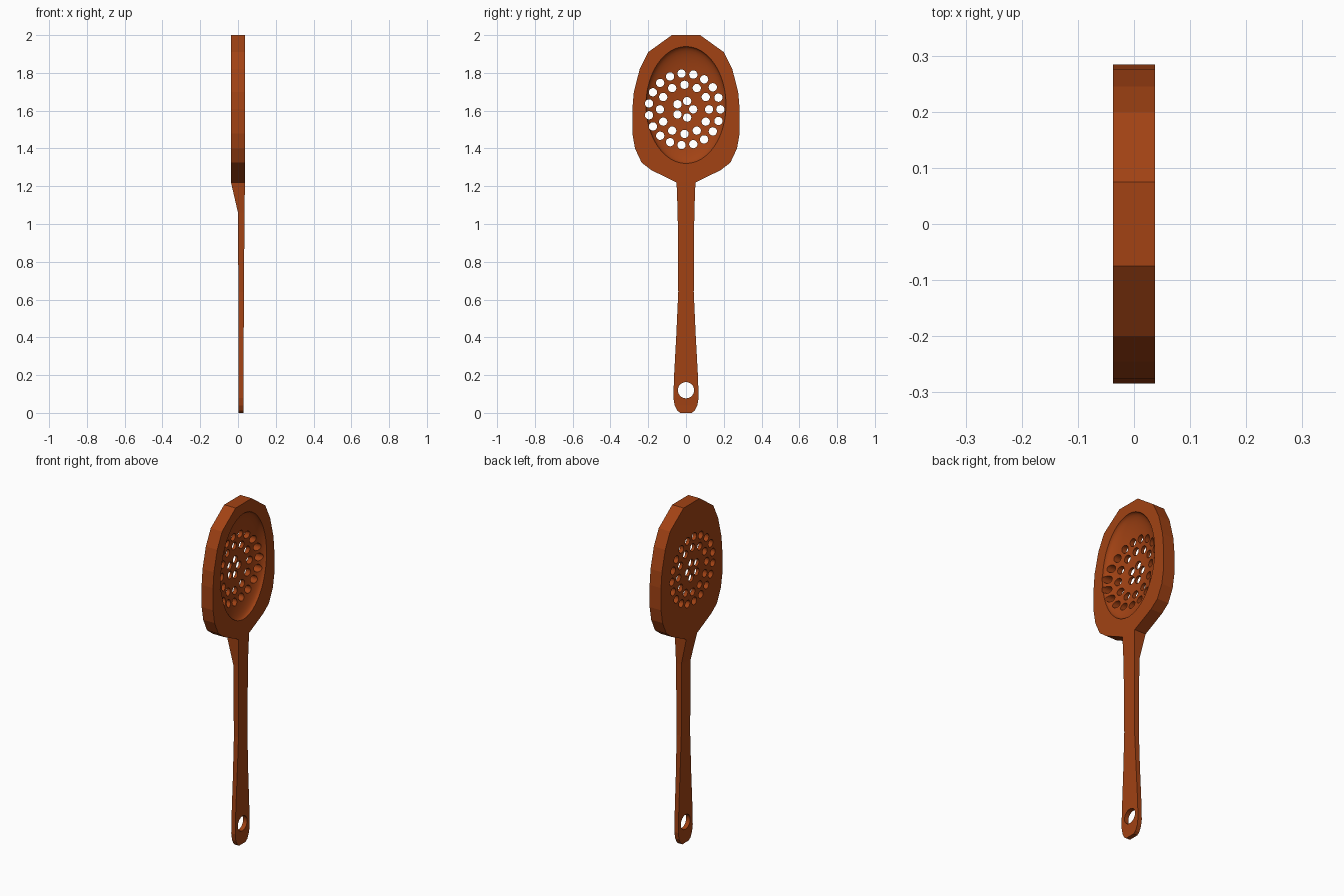
import bpy, bmesh, math
from mathutils import Matrix

if "Cube" in bpy.data.objects:
    bpy.data.objects.remove(bpy.data.objects["Cube"])

wood = bpy.data.materials.new("warm_wood")
wood.diffuse_color = (0.36, 0.055, 0.007, 1)
wood.use_nodes = True
wood.node_tree.nodes["Principled BSDF"].inputs["Base Color"].default_value = wood.diffuse_color
T = 0.037   # half thickness of the head


def add_object(name, bm):
    bmesh.ops.recalc_face_normals(bm, faces=bm.faces)
    mesh = bpy.data.meshes.new(name)
    bm.to_mesh(mesh)
    bm.free()
    mesh.materials.append(wood)
    obj = bpy.data.objects.new(name, mesh)
    bpy.context.collection.objects.link(obj)
    return obj


def cut(target, cutter):
    mod = target.modifiers.new("cut", 'BOOLEAN')
    mod.operation = 'DIFFERENCE'
    mod.solver = 'EXACT'
    mod.object = cutter
    bpy.context.view_layer.objects.active = target
    bpy.ops.object.modifier_apply(modifier=mod.name)
    bpy.data.objects.remove(cutter)


def hole_cutter(name, centres, radius, segments):
    # round pins along x at the given (y, z) positions
    bm = bmesh.new()
    for y, z in centres:
        m = Matrix.Translation((0, y, z)) @ Matrix.Rotation(math.pi / 2, 4, 'Y')
        bmesh.ops.create_cone(bm, cap_ends=True, segments=segments,
                              radius1=radius, radius2=radius, depth=0.3, matrix=m)
    return add_object(name, bm)


# Head: faceted outline, mirrored across y and extruded along x
half = [(0.075, 2.0), (0.2, 1.91), (0.245, 1.82), (0.276, 1.70), (0.284, 1.61),
        (0.284, 1.48), (0.27, 1.40), (0.235, 1.325), (0.183, 1.285), (0.05, 1.22)]
outline = half + [(-y, z) for y, z in reversed(half)]
bm = bmesh.new()
face = bm.faces.new([bm.verts.new((-T, y, z)) for y, z in outline])
ext = bmesh.ops.extrude_face_region(bm, geom=[face], use_keep_orig=True)
bmesh.ops.translate(bm, vec=(2 * T, 0, 0),
                    verts=[v for v in ext["geom"] if isinstance(v, bmesh.types.BMVert)])
head = add_object("strainer_head", bm)

# Bowl: shallow ellipsoid scooped from the +x side
bm = bmesh.new()
m = (Matrix.Translation((T + 0.0005, 0, 1.63)) @ Matrix.Diagonal((0.061, 0.212, 0.31, 1))
     @ Matrix.Rotation(math.pi / 2, 4, 'Y'))
bmesh.ops.create_uvsphere(bm, u_segments=48, v_segments=24, radius=1, matrix=m)
for f in bm.faces:
    f.smooth = True
cut(head, add_object("bowl_cutter", bm))

# Drain holes: three concentric rings
centres = []
for count, r in ((5, 0.046), (12, 0.13), (19, 0.19)):
    for i in range(count):
        a = 2 * math.pi * i / count
        centres.append((-0.008 + r * math.cos(a), 1.607 + r * math.sin(a)))
cut(head, hole_cutter("drain_cutter", centres, 0.022, 20))

# Handle: lofted stations (z, half width, back x, front x), wedge into the head
stations = [(0.0, 0.03, 0.003, 0.028), (0.012, 0.046, 0.003, 0.028),
            (0.04, 0.06, 0.003, 0.028), (0.08, 0.067, 0.003, 0.029),
            (0.2, 0.063, 0.003, 0.029), (0.4, 0.052, 0.003, 0.030),
            (0.64, 0.041, 0.002, 0.032), (1.06, 0.044, 0.0, 0.034),
            (1.22, 0.05, -T, T)]
bm = bmesh.new()
rings = [[bm.verts.new((x, y, z)) for x, y in ((b, -w), (f, -w), (f, w), (b, w))]
         for z, w, b, f in stations]
for lo, hi in zip(rings, rings[1:]):
    for i in range(4):
        j = (i + 1) % 4
        bm.faces.new((lo[i], lo[j], hi[j], hi[i]))
bm.faces.new(rings[0])
bm.faces.new(rings[-1])
handle = add_object("handle", bm)

# Hanging hole
cut(handle, hole_cutter("hanging_hole_cutter", [(0, 0.12)], 0.043, 32))
